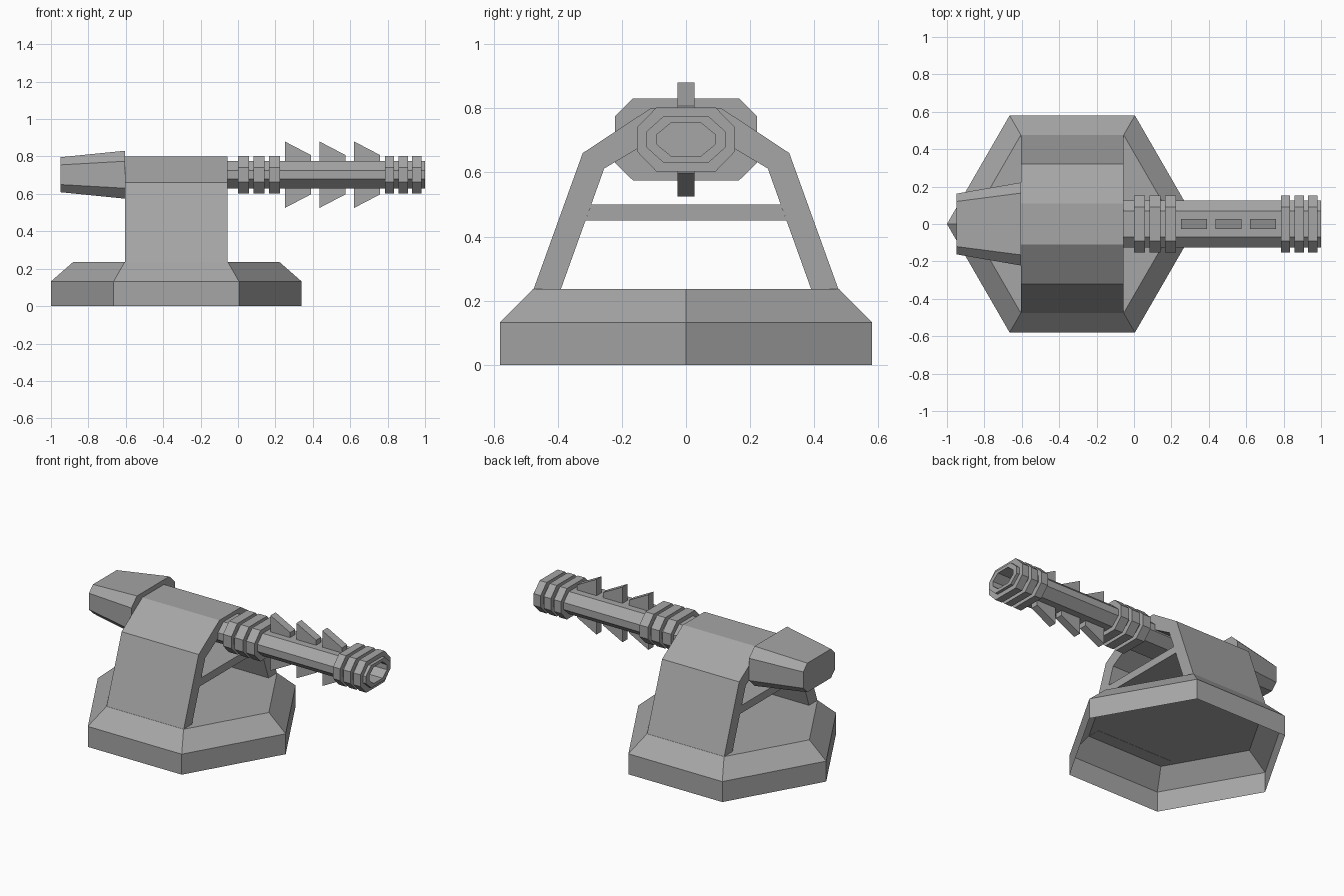
import bpy
import bmesh
from math import cos, sin, radians

cube = bpy.data.objects.get("Cube")
if cube:
    bpy.data.objects.remove(cube, do_unlink=True)

grey = bpy.data.materials.new("plain grey")
grey.use_nodes = True
grey.diffuse_color = (0.38, 0.38, 0.38, 1)
grey.node_tree.nodes["Principled BSDF"].inputs["Base Color"].default_value = grey.diffuse_color

AXIS_Z = 0.7025


def loft(name, rings, cap_start=True, cap_end=True):
    """Skin a list of equal-length point loops, with optional end caps."""
    bm = bmesh.new()
    loops = [[bm.verts.new(p) for p in ring] for ring in rings]
    for a, b in zip(loops, loops[1:]):
        for i in range(len(a)):
            j = (i + 1) % len(a)
            bm.faces.new((a[i], a[j], b[j], b[i]))
    if cap_start:
        bm.faces.new(loops[0])
    if cap_end:
        bm.faces.new(loops[-1])
    bmesh.ops.recalc_face_normals(bm, faces=bm.faces)
    mesh = bpy.data.meshes.new(name)
    bm.to_mesh(mesh)
    bm.free()
    mesh.materials.append(grey)
    obj = bpy.data.objects.new(name, mesh)
    bpy.context.collection.objects.link(obj)
    return obj


def octagon(x, size, scale=1.0):
    """Chamfered rectangle across x: half width, half height, flat widths."""
    w, h, fw, fh = (s * scale for s in size)
    pts = [(fw, h), (w, fh), (w, -fh), (fw, -h), (-fw, -h), (-w, -fh), (-w, fh), (-fw, h)]
    return [(x, y, AXIS_Z + z) for y, z in pts]


def hexagon(radius, z):
    return [(-0.33 + radius * cos(radians(60 * i)), radius * sin(radians(60 * i)), z)
            for i in range(6)]


# Hollow hexagonal base, open underneath
loft("base", [hexagon(0.67, 0), hexagon(0.67, 0.132), hexagon(0.55, 0.237)], cap_start=False)

# Arched mount with a crossbar between its legs
FRONT, BACK = -0.055, -0.605
half = [(0.39, 0.236), (0.475, 0.236), (0.322, 0.66), (0.11, 0.80)]
inner = [(0.09, 0.71), (0.255, 0.612)]
outline = (half + [(-y, z) for y, z in reversed(half)]
           + [(-y, z) for y, z in reversed(inner)] + inner)
crossbar = [(0.313, 0.45), (0.295, 0.50), (-0.295, 0.50), (-0.313, 0.45)]
for name, profile in (("arch", outline), ("crossbar", crossbar)):
    loft(name, [[(x, y, z) for y, z in profile] for x in (BACK, FRONT)])

# Tapered rear housing
HOUSING = (0.222, 0.128, 0.165, 0.072)
loft("rear_housing", [octagon(-0.95, HOUSING, 0.73), octagon(BACK, HOUSING)])

# Barrel with a recessed bore
BARREL = (0.125, 0.0725, 0.07, 0.023)
BORE = (0.09, 0.053, 0.045, 0.016)
loft("barrel", [octagon(BACK, BARREL), octagon(1.0, BARREL),
                octagon(1.0, BORE), octagon(0.7, BORE)])

# Raised collars at both ends of the barrel
COLLAR = (0.152, 0.10, 0.092, 0.038)
for i, x in enumerate((0.0, 0.083, 0.165, 0.785, 0.858, 0.93)):
    end = x + (0.06 if i < 3 else 0.05)
    loft("collar_%d" % (i + 1),
         [octagon(x, BARREL), octagon(x, COLLAR), octagon(end, COLLAR), octagon(end, BARREL)],
         cap_start=False, cap_end=False)

# Slanted fins above and below the barrel
for i in range(3):
    x = 0.25 + 0.185 * i
    for label, side in (("upper", 1), ("lower", -1)):
        profile = [(x, 0.06), (x, 0.178), (x + 0.14, 0.105), (x + 0.14, 0.06)]
        loft("%s_fin_%d" % (label, i + 1),
             [[(px, y, AXIS_Z + side * pz) for px, pz in profile] for y in (-0.026, 0.026)])
